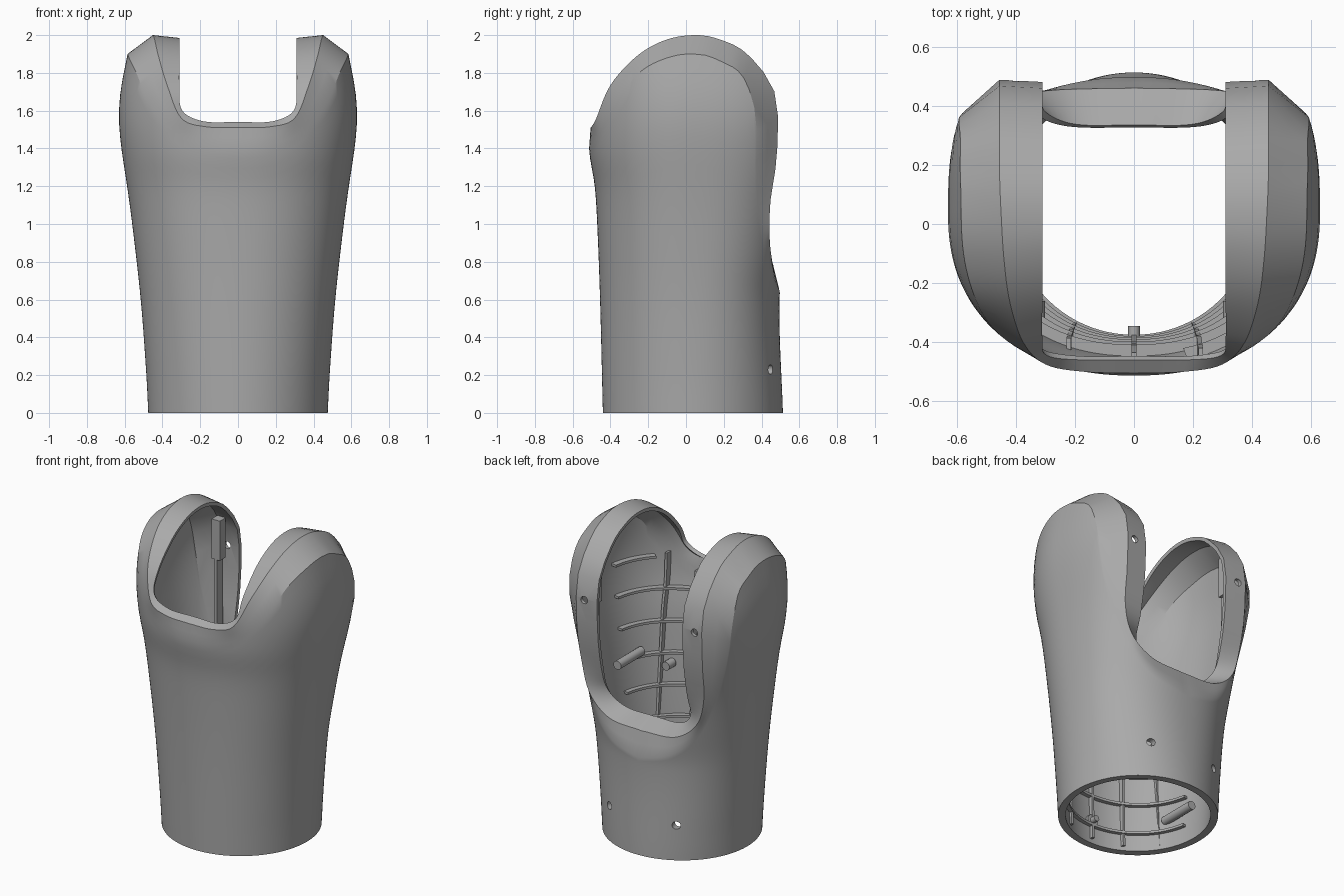
import bpy, bmesh
from math import sin, cos, asin, degrees, radians
from mathutils import Vector

if "Cube" in bpy.data.objects:
    bpy.data.objects.remove(bpy.data.objects["Cube"])

grey = bpy.data.materials.new("matte_grey")
grey.use_nodes = True
grey.diffuse_color = (0.4, 0.4, 0.4, 1)
grey.node_tree.nodes["Principled BSDF"].inputs["Base Color"].default_value = (0.4, 0.4, 0.4, 1)


def spline(keys, vals, t):
    """Smooth curve through the key values."""
    t = min(max(t, keys[0]), keys[-1])
    last = len(keys) - 1
    i = max(k for k in range(last) if keys[k] <= t)

    def slope(k):
        a, b = max(k - 1, 0), min(k + 1, last)
        return (vals[b] - vals[a]) / (keys[b] - keys[a])

    h = keys[i + 1] - keys[i]
    u = (t - keys[i]) / h
    v = 1 - u
    return (vals[i] * (1 + 2 * u) * v * v + vals[i + 1] * (3 - 2 * u) * u * u
            + h * slope(i) * u * v * v - h * slope(i + 1) * u * u * v)


# Wall profile by height: half width, front depth, back depth
WIDTH = ([0, .2, .6, 1, 1.2, 1.4, 1.55, 1.7, 1.9],
         [.475, .485, .515, .56, .587, .617, .63, .622, .585])
FRONT = ([0, .6, 1, 1.2, 1.4, 1.9], [.44, .455, .47, .483, .513, .513])
BACK = ([0, .6, .85, 1.1, 1.3, 1.6, 1.9], [.513, .495, .53, .58, .64, .71, .71])
MID = 0.04

# Rim curves by angle from front to back
ANGLE = [0, 15, 30, 45, 60, 75, 90, 98, 107, 113, 118, 125, 139, 157, 180]
WALL_TOP = [1.4, 1.42, 1.49, 1.63, 1.79, 1.87, 1.9, 1.86, 1.78, 1.6, 1.32, 1.1, .85, .7, .63]
RIDGE = ([0, .17, .30, .375, .42, .44, .45, .455, .455, .455, .455, .445, .39, .24, 0],
         [-.505, -.5, -.475, -.4, -.265, -.12, .04, .17, .335, .475, .482, .448, .443, .455, .46],
         [1.51, 1.515, 1.56, 1.735, 1.885, 1.97, 2, 1.98, 1.89, 1.68, 1.38, 1.13, .93, .81, .79])
LIP = ([0, .18, .295, .31, .31, .31, .31, .31, .31, .31, .31, .31, .3, .2, 0],
       [-.46, -.46, -.445, -.39, -.255, -.11, .04, .17, .327, .467, .475, .438, .38, .338, .335],
       [1.54, 1.543, 1.6, 1.725, 1.87, 1.955, 1.985, 1.965, 1.875, 1.67, 1.38, 1.12, .95, .85, .84])


def wall(deg, z):
    """Point on the outer wall at an angle and height."""
    s, c = sin(radians(deg)), cos(radians(deg))
    grow = min(z / 1.5, 1)
    n = 2 + grow * (0.25 if c > 0 else 0.6)
    depth = spline(*FRONT, z) + MID if c > 0 else spline(*BACK, z) - MID
    y = abs(c) ** (2 / n) * depth
    return Vector((abs(s) ** (2 / n) * spline(*WIDTH, z), MID - y if c > 0 else MID + y, z))


def rim(curve, deg):
    return Vector([spline(ANGLE, axis, deg) for axis in curve])


def flip(p, side):
    return Vector((p.x * side, p.y, p.z))


def add_object(name, bm):
    mesh = bpy.data.meshes.new(name)
    bmesh.ops.recalc_face_normals(bm, faces=bm.faces)
    bm.to_mesh(mesh)
    bm.free()
    mesh.materials.append(grey)
    ob = bpy.data.objects.new(name, mesh)
    bpy.context.collection.objects.link(ob)
    return ob


def select(ob):
    bpy.ops.object.select_all(action="DESELECT")
    ob.select_set(True)
    bpy.context.view_layer.objects.active = ob


def apply(ob, kind, **settings):
    mod = ob.modifiers.new(kind, kind)
    for key, value in settings.items():
        setattr(mod, key, value)
    select(ob)
    bpy.ops.object.modifier_apply(modifier=mod.name)


def smooth(ob):
    select(ob)
    bpy.ops.object.shade_smooth_by_angle(angle=radians(26))


def rod(bm, start, end, radius):
    """Cylinder between two points."""
    start, end = Vector(start), Vector(end)
    made = bmesh.ops.create_cone(bm, cap_ends=True, segments=16, radius1=radius,
                                 radius2=radius, depth=(end - start).length)
    turn = Vector((0, 0, 1)).rotation_difference(end - start).to_matrix()
    for v in made["verts"]:
        v.co = turn @ v.co + (start + end) / 2


# Shell: rings from the base up to the saddle-shaped rim, thickened inward
HALF, RINGS = 72, 26
steps = [180 * i / HALF for i in range(HALF + 1)]
around = [(d, 1) for d in steps] + [(d, -1) for d in reversed(steps[1:-1])]
bm = bmesh.new()
columns = []
for deg, side in around:
    top = spline(ANGLE, WALL_TOP, deg)
    pts = [wall(deg, top * k / RINGS) for k in range(RINGS + 1)]
    ridge, lip = rim(RIDGE, deg), rim(LIP, deg)
    pts += [pts[-1].lerp(ridge, 0.5), ridge, ridge.lerp(lip, 0.5), lip]
    columns.append([bm.verts.new(flip(p, side)) for p in pts])
for left, right in zip(columns, columns[1:] + columns[:1]):
    for k in range(len(left) - 1):
        bm.faces.new((left[k], right[k], right[k + 1], left[k + 1]))
shell = add_object("cover_shell", bm)
# Make sure the normals point outward before thickening
if sum(p.normal.dot(p.center - Vector((0, MID, p.center.z))) for p in shell.data.polygons) < 0:
    shell.data.flip_normals()
# The wall thins toward the rim
group = shell.vertex_groups.new(name="thickness")
per_column = len(columns[0])
for v in shell.data.vertices:
    group.add([v.index], 1 - 0.5 * (v.index % per_column) / per_column, "REPLACE")
apply(shell, "SOLIDIFY", thickness=0.045, offset=-1, vertex_group="thickness")

# Screw holes in the back
bm = bmesh.new()
for side in (1, -1):
    rod(bm, (.23 * side, .36, .23), (.26 * side, .56, .23), .025)
    rod(bm, (.4 * side, .38, 1.55), (.4 * side, .58, 1.55), .024)
cutter = add_object("hole_cutter", bm)
cutter.hide_render = True
apply(shell, "BOOLEAN", object=cutter, operation="DIFFERENCE", solver="EXACT")
bpy.data.objects.remove(cutter)
smooth(shell)


# Ribs: thin ribbons that stand inward from the front wall
def ribbon(bm, path, side, inward=None):
    pairs = []
    for p in path:
        way = inward or (Vector((0, MID, p.z)) - p).normalized()
        pairs.append([bm.verts.new(flip(p + way * d, side)) for d in (.025, .068)])
    for (a, b), (c, d) in zip(pairs, pairs[1:]):
        bm.faces.new((a, b, d, c))


bm = bmesh.new()
# The left lobe is ribbed higher than the right one
for side, limit in ((1, 1.6), (-1, 1.2)):
    for level in range(8):
        z = 0.12 + 0.2 * level
        if z < limit:
            path = [wall(d, z) for d in range(0, 81, 4) if z < spline(ANGLE, WALL_TOP, d) - .1]
            ribbon(bm, path, side)
    for x in (0, .2, .37):
        if x or side == 1:
            high = min(limit, 1.32 + .6 * x)
            levels = [.03 + (high - .03) * k / 20 for k in range(21)]
            path = [wall(degrees(asin(x / spline(*WIDTH, z))), z) for z in levels]
            ribbon(bm, path, side, Vector((0, 1, 0)))
ribs = add_object("inner_ribs", bm)
apply(ribs, "SOLIDIFY", thickness=0.016, offset=0)
smooth(ribs)

# Screw posts inside the shell
bm = bmesh.new()
for side in (1, -1):
    for x, z in ((.39, .2), (.45, .95)):
        rod(bm, (x * side, -.18, z), (x * side, .07, z), .028)
    rod(bm, (.33 * side, -.33, .85), (.33 * side, -.26, .85), .028)
rod(bm, (0, -.42, .15), (0, -.38, .15), .038)
rod(bm, (0, -.42, .15), (0, -.345, .15), .02)
posts = add_object("screw_posts", bm)
smooth(posts)

# Bars behind the back edge of each lobe
bm = bmesh.new()
for side in (1, -1):
    for width, low, high in ((.06, 1.5, 1.76), (.02, .98, 1.5)):
        made = bmesh.ops.create_cube(bm, size=1)
        for v in made["verts"]:
            v.co = Vector((v.co.x * width + .4 * side, v.co.y * .06 + .37,
                           v.co.z * (high - low) + (high + low) / 2))
add_object("lobe_bars", bm)
